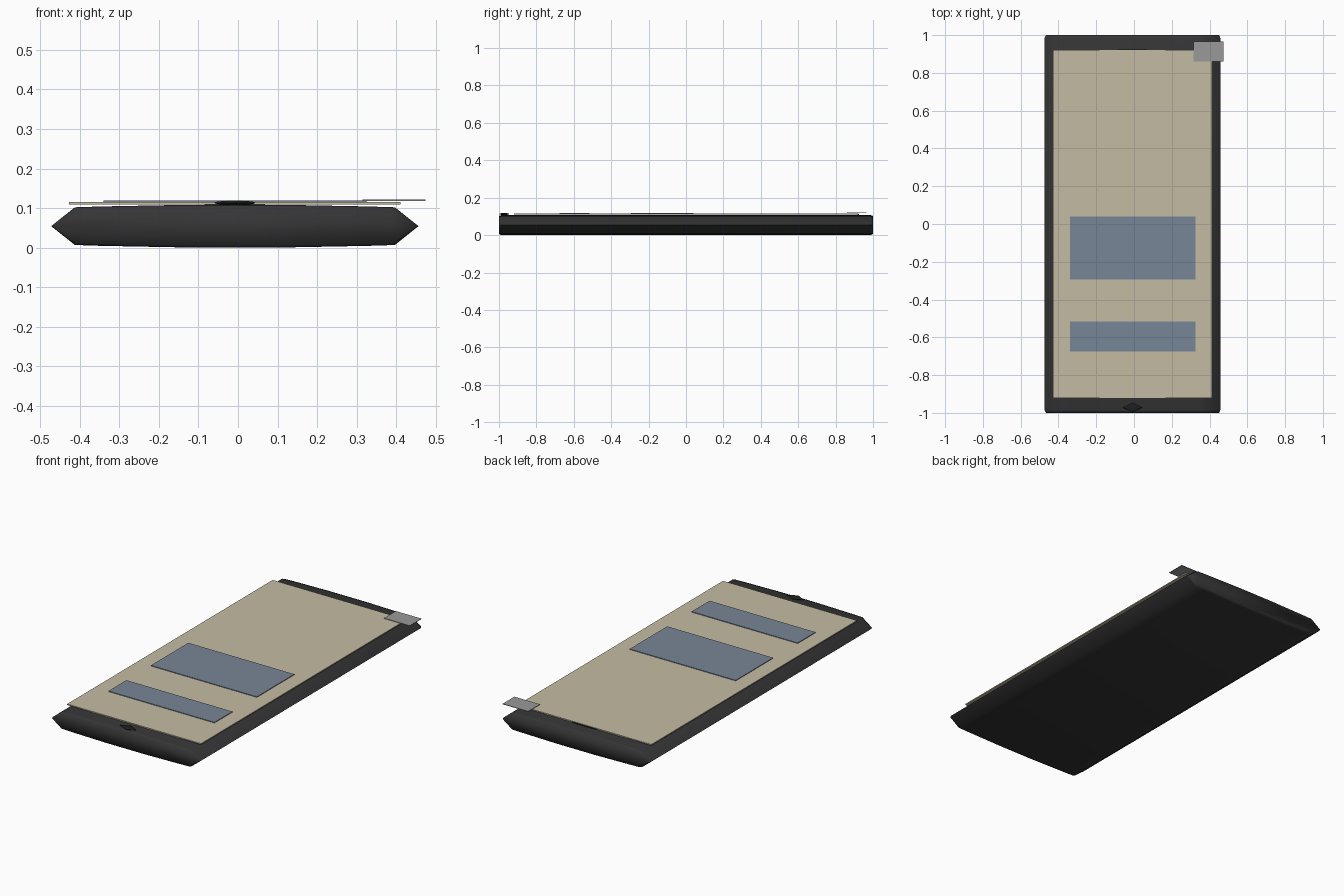
import bpy, bmesh, math
from mathutils import Matrix

if "Cube" in bpy.data.objects:
    bpy.data.objects.remove(bpy.data.objects["Cube"])

CX = -0.008  # centre line of the handset


def material(name, rgb):
    m = bpy.data.materials.new(name)
    m.diffuse_color = (*rgb, 1)
    m.use_nodes = True
    m.node_tree.nodes["Principled BSDF"].inputs["Base Color"].default_value = m.diffuse_color
    return m


def finish(bm, name, mat=None):
    bmesh.ops.recalc_face_normals(bm, faces=bm.faces)
    me = bpy.data.meshes.new(name)
    bm.to_mesh(me)
    bm.free()
    ob = bpy.data.objects.new(name, me)
    bpy.context.collection.objects.link(ob)
    if mat:
        me.materials.append(mat)
    return ob


def slab(name, x, y, z, mat=None):
    bm = bmesh.new()
    size = (x[1] - x[0], y[1] - y[0], z[1] - z[0])
    mid = (sum(x) / 2, sum(y) / 2, sum(z) / 2)
    bmesh.ops.create_cube(bm, size=1, matrix=Matrix.Translation(mid) @ Matrix.Diagonal((*size, 1)))
    return finish(bm, name, mat)


black = material("dark_plastic", (0.035, 0.035, 0.037))
glass = material("cream_screen", (0.55, 0.50, 0.37))
blue = material("blue_panel", (0.19, 0.24, 0.31))
dark = material("button_black", (0.012, 0.014, 0.014))

# Body: domed slab with pointed long sides, lofted through four sections
half = [(0.465, 0), (0.405, 0.045), (0.34, 0.047), (0.12, 0.051)]
upper = half + [(-x, z) for x, z in reversed(half)]
profile = upper + [(-x, -z) for x, z in upper[1:-1]]
bm = bmesh.new()
rings = []
for y, sx, sz in [(-1, 0.985, 0.90), (-0.985, 1, 1), (0.985, 1, 1), (1, 0.985, 0.90)]:
    rings.append([bm.verts.new((CX + x * sx, y, 0.055 + z * sz * 1.06)) for x, z in profile])
for a, b in zip(rings, rings[1:]):
    for i in range(len(a)):
        j = (i + 1) % len(a)
        bm.faces.new((a[i], a[j], b[j], b[i]))
bm.faces.new(rings[0])
bm.faces.new(rings[-1])
bmesh.ops.translate(bm, verts=bm.verts, vec=(0, 0, -min(v.co.z for v in bm.verts)))
body = finish(bm, "phone_body", black)
bpy.context.view_layer.objects.active = body
body.select_set(True)
bpy.ops.object.shade_smooth_by_angle(angle=math.radians(80))

# Screen with a slim speaker strip at the top edge
slab("screen", (-0.428, 0.412), (-0.92, 0.922), (0.109, 0.115), glass)
slab("speaker_strip", (-0.085, 0.068), (0.918, 0.926), (0.107, 0.112), dark)

# Panels shown on the screen
for name, y in (("large_panel", (-0.295, 0.04)), ("small_panel", (-0.675, -0.515))):
    slab(name, (-0.34, 0.325), y, (0.114, 0.119), blue)

# Grey tab at the corner
slab("corner_tab", (0.315, 0.475), (0.86, 0.965), (0.118, 0.121), material("grey_tab", (0.32, 0.32, 0.32)))

# Four-sided button near the lower edge
bm = bmesh.new()
bmesh.ops.create_uvsphere(bm, u_segments=4, v_segments=6, radius=1)
bmesh.ops.transform(bm, verts=bm.verts,
                    matrix=Matrix.Translation((CX, -0.972, 0.113)) @ Matrix.Diagonal((0.052, 0.026, 0.006, 1)))
finish(bm, "button", dark)
